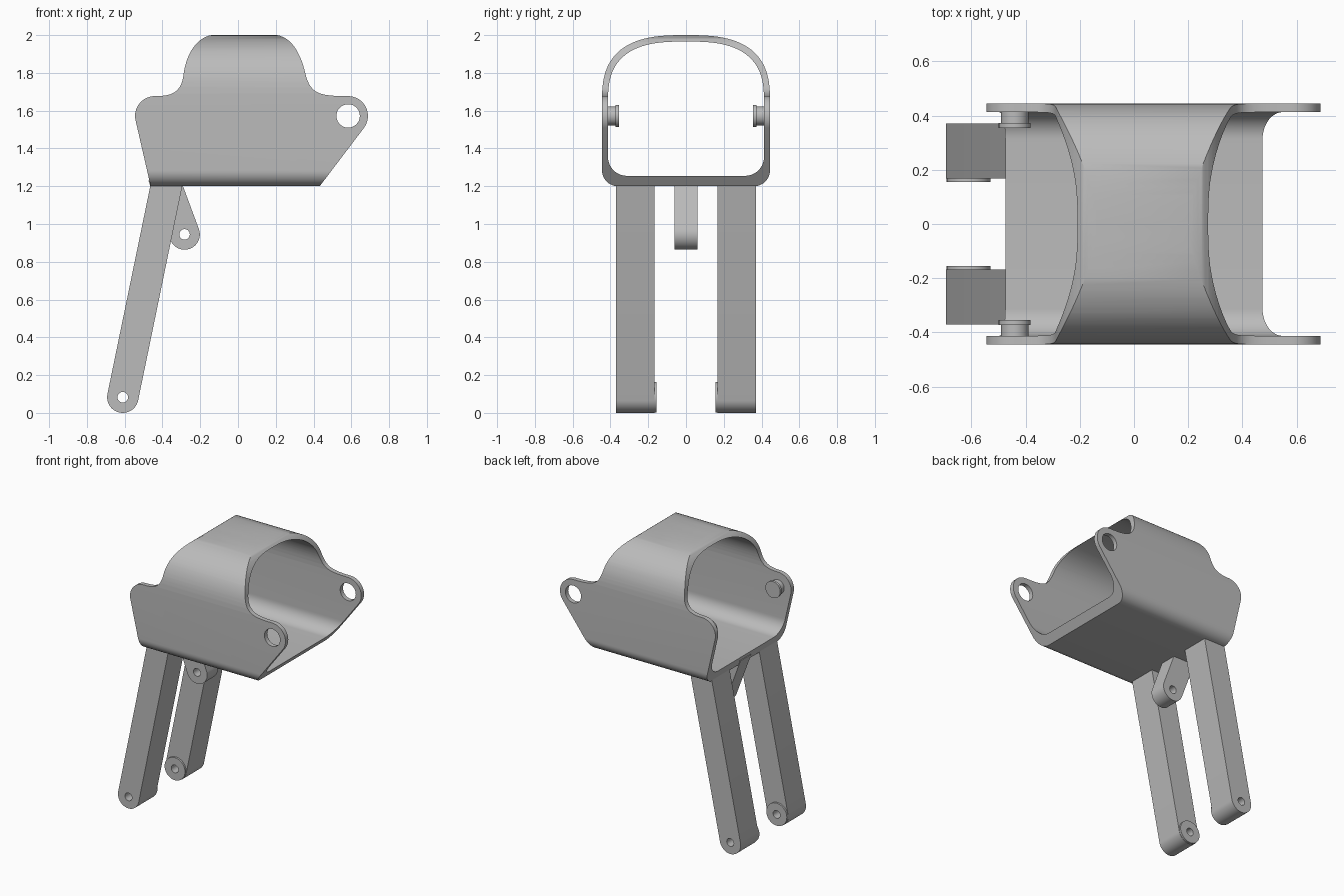
import bpy, bmesh, math
from mathutils import Vector
from mathutils.geometry import interpolate_bezier

if "Cube" in bpy.data.objects:
    bpy.data.objects.remove(bpy.data.objects["Cube"], do_unlink=True)

grey = bpy.data.materials.new("plain grey")
grey.use_nodes = True
COLOUR = (0.5, 0.5, 0.5, 1)
grey.diffuse_color = COLOUR
grey.node_tree.nodes["Principled BSDF"].inputs["Base Color"].default_value = COLOUR


def arc(cx, cy, r, start, end, n=16):
    """Points on a circular arc, angles in degrees."""
    angles = [math.radians(start + (end - start) * i / n) for i in range(n + 1)]
    return [(cx + r * math.cos(a), cy + r * math.sin(a)) for a in angles]


def circle(cx, cy, r, n=40):
    return arc(cx, cy, r, 0, 360, n)[:-1]


def bezier(*pts):
    return [(p.x, p.y) for p in interpolate_bezier(*[Vector(p) for p in pts], 16)]


def prism(name, outline, axis, lo, hi):
    """Extrude an outline along x (outline is y, z) or along y (outline is x, z)."""
    bm = bmesh.new()

    def place(p, d):
        return (d, p[0], p[1]) if axis == "x" else (p[0], d, p[1])

    face = bm.faces.new([bm.verts.new(place(p, lo)) for p in outline])
    top = bmesh.ops.extrude_face_region(bm, geom=[face])
    step = Vector((hi - lo, 0, 0)) if axis == "x" else Vector((0, hi - lo, 0))
    bmesh.ops.translate(bm, vec=step, verts=[v for v in top["geom"] if isinstance(v, bmesh.types.BMVert)])
    bmesh.ops.remove_doubles(bm, verts=bm.verts, dist=0.0001)
    bmesh.ops.recalc_face_normals(bm, faces=bm.faces)
    mesh = bpy.data.meshes.new(name)
    bm.to_mesh(mesh)
    bm.free()
    mesh.materials.append(grey)
    obj = bpy.data.objects.new(name, mesh)
    bpy.context.collection.objects.link(obj)
    return obj


def select(obj):
    bpy.ops.object.select_all(action="DESELECT")
    obj.select_set(True)
    bpy.context.view_layer.objects.active = obj


def cut(obj, cutter, operation="DIFFERENCE"):
    mod = obj.modifiers.new("cut", "BOOLEAN")
    mod.operation, mod.object, mod.solver = operation, cutter, "EXACT"
    select(obj)
    bpy.ops.object.modifier_apply(modifier=mod.name)
    bpy.data.objects.remove(cutter, do_unlink=True)


def smooth(obj):
    select(obj)
    bpy.ops.object.shade_smooth_by_angle(angle=math.radians(30))


def tunnel(half, bottom, top, radius):
    """Cross-section with round lower corners and a broad domed roof."""
    spring, power = 1.64, 2 / 2.8
    pts = arc(-half + radius, bottom + radius, radius, 180, 270, 12)
    pts += arc(half - radius, bottom + radius, radius, 270, 360, 12)
    for i in range(49):
        a = math.pi * i / 48
        c, s = math.cos(a), abs(math.sin(a))
        pts.append((math.copysign(half * abs(c) ** power, c), spring + (top - spring) * s ** power))
    return pts


# Body: a tube trimmed to the side outline
EAR_Z = 1.572
side = [(-0.46, 1.2 - 0.01), (0.425, 1.2 - 0.01)]
side += arc(0.583, EAR_Z, 0.105, -37, 90)
side += bezier((0.583, 1.677), (0.43, 1.677), (0.385, 1.69), (0.358, 1.79))[1:]
side += bezier((0.358, 1.79), (0.33, 1.92), (0.27, 2.001), (0.19, 2.001))[1:]
side += bezier((-0.125, 2.001), (-0.2, 2.001), (-0.275, 1.92), (-0.29, 1.78))
side += bezier((-0.29, 1.78), (-0.305, 1.69), (-0.36, 1.677), (-0.44, 1.677))[1:]
side += arc(-0.44, EAR_Z, 0.105, 90, 191)[1:]

body = prism("body_shell", tunnel(0.445, 1.2, 2.0, 0.085), "x", -1, 1)
cut(body, prism("bore", tunnel(0.413, 1.255, 1.966, 0.1), "x", -1.2, 1.2))
cut(body, prism("trim", side, "y", -0.6, 0.6), "INTERSECT")
cut(body, prism("ear_hole", circle(0.583, EAR_Z, 0.062), "y", -0.7, 0.7))
smooth(body)


def bar(name, cx, cz, r, slope, top, lo, hi):
    """Round-ended arm leaning by slope (x per z), drilled at its round end."""
    tilt = math.degrees(math.atan(slope))
    pts = arc(cx, cz, r, 180 - tilt, 360 - tilt, 24)
    for x, z in (pts[-1], pts[0]):
        pts.append((x + (top - z) * slope, top))
    obj = prism(name, pts, "y", lo, hi)
    cut(obj, prism("drill", circle(cx, cz, 0.028, 24), "y", -1, 1))
    smooth(obj)


# Legs, foot bosses and inner pegs on both sides
for label, s in (("left", 1), ("right", -1)):
    bar(label + "_leg", -0.61, 0.083, 0.083, 0.206, 1.23, s * 0.168, s * 0.37)
    boss = prism(label + "_foot_boss", circle(-0.61, 0.083, 0.081), "y", s * 0.155, s * 0.17)
    cut(boss, prism("drill", circle(-0.61, 0.083, 0.028, 24), "y", -1, 1))
    smooth(boss)
    smooth(prism(label + "_peg_shaft", circle(-0.44, EAR_Z, 0.05), "y", s * 0.37, s * 0.42))
    smooth(prism(label + "_peg_head", circle(-0.44, EAR_Z, 0.059), "y", s * 0.355, s * 0.372))

# Drilled tab under the middle of the floor
bar("centre_tab", -0.283, 0.945, 0.081, -0.37, 1.23, -0.061, 0.061)
